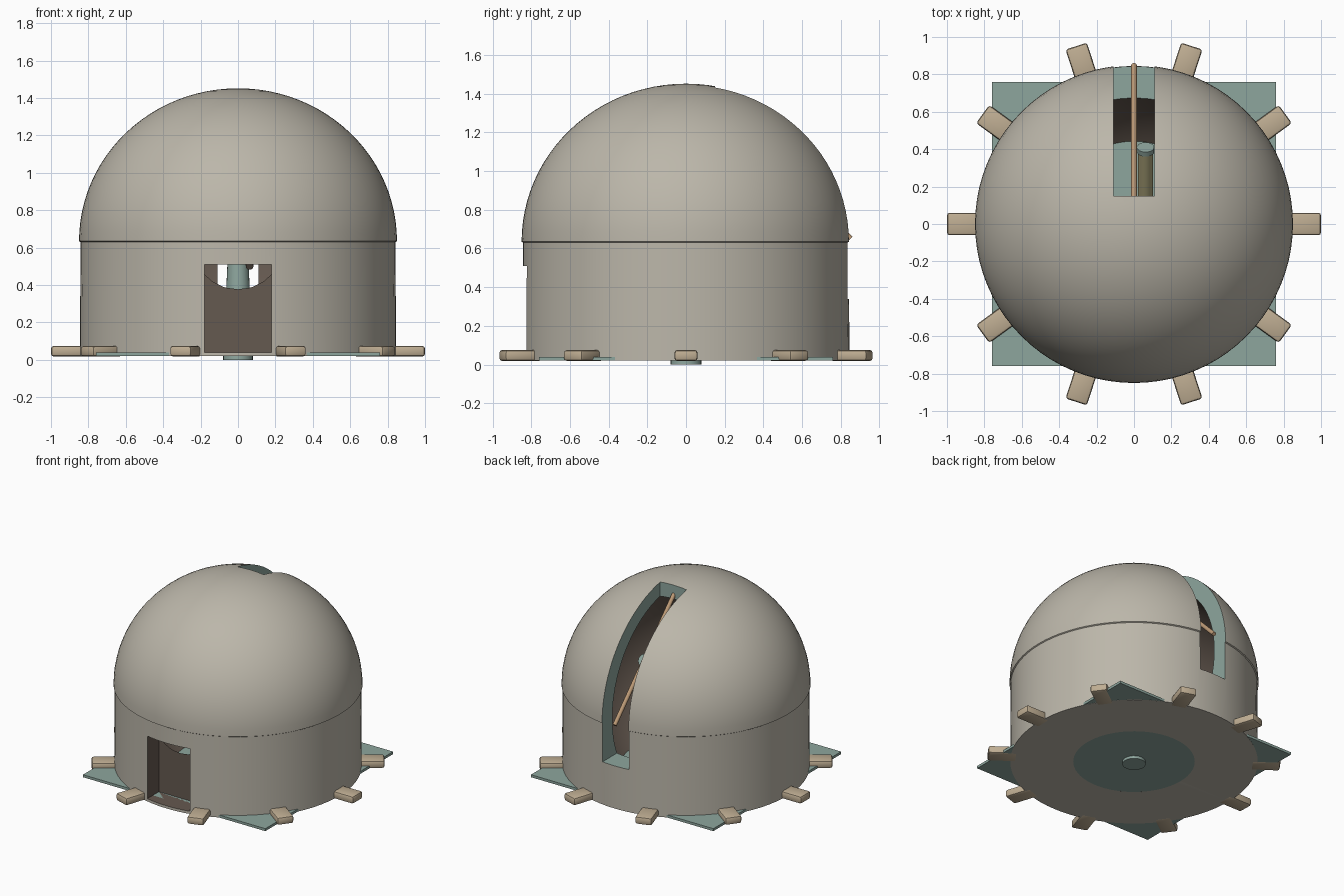
import bpy, bmesh, math
from mathutils import Vector, Matrix

if "Cube" in bpy.data.objects:
    bpy.data.objects.remove(bpy.data.objects["Cube"])


def material(name, rgb):
    m = bpy.data.materials.new(name)
    m.diffuse_color = (*rgb, 1)
    m.use_nodes = True
    m.node_tree.nodes["Principled BSDF"].inputs["Base Color"].default_value = m.diffuse_color
    return m


STONE = material("stone", (0.50, 0.47, 0.40))
DARK = material("dark_brown", (0.13, 0.10, 0.08))
TEAL = material("teal", (0.27, 0.38, 0.34))
SAND = material("sand", (0.52, 0.42, 0.29))
WOOD = material("wood", (0.50, 0.32, 0.18))
OLIVE = material("olive", (0.42, 0.38, 0.20))


def add(name, bm, mat, smooth=True):
    bmesh.ops.recalc_face_normals(bm, faces=bm.faces)
    me = bpy.data.meshes.new(name)
    bm.to_mesh(me)
    bm.free()
    ob = bpy.data.objects.new(name, me)
    bpy.context.collection.objects.link(ob)
    me.materials.append(mat)
    if smooth:
        shade(ob)
    return ob


def shade(ob):
    bpy.ops.object.select_all(action='DESELECT')
    ob.select_set(True)
    bpy.context.view_layer.objects.active = ob
    bpy.ops.object.shade_smooth_by_angle(angle=math.radians(35))


def box(name, lo, hi, mat, bevel=0.0, turn=0.0):
    lo, hi = Vector(lo), Vector(hi)
    bm = bmesh.new()
    bmesh.ops.create_cube(bm, size=1)
    bmesh.ops.scale(bm, vec=hi - lo, verts=bm.verts)
    bmesh.ops.translate(bm, vec=(lo + hi) / 2, verts=bm.verts)
    if bevel:
        bmesh.ops.bevel(bm, geom=bm.edges[:], offset=bevel, segments=2,
                        profile=0.5, affect='EDGES')
    bmesh.ops.rotate(bm, matrix=Matrix.Rotation(turn, 3, 'Z'), verts=bm.verts)
    return add(name, bm, mat)


def tube(name, a, b, r1, r2, mat, segments=24):
    a, b = Vector(a), Vector(b)
    d = b - a
    bm = bmesh.new()
    bmesh.ops.create_cone(bm, cap_ends=True, segments=segments, radius1=r1,
                          radius2=r2, depth=d.length)
    m = Matrix.Translation((a + b) / 2) @ d.to_track_quat('Z', 'Y').to_matrix().to_4x4()
    bmesh.ops.transform(bm, matrix=m, verts=bm.verts)
    return add(name, bm, mat)


def lathe(name, profile, mat, steps=80):
    bm = bmesh.new()
    vs = [bm.verts.new((r, 0, z)) for r, z in profile]
    es = [bm.edges.new(p) for p in zip(vs, vs[1:])]
    bmesh.ops.spin(bm, geom=vs + es, cent=(0, 0, 0), axis=(0, 0, 1),
                   angle=2 * math.pi, steps=steps, use_duplicate=False)
    bmesh.ops.remove_doubles(bm, verts=bm.verts, dist=1e-4)
    return add(name, bm, mat)


def cut(ob, cutter):
    mod = ob.modifiers.new("cut", 'BOOLEAN')
    mod.operation = 'DIFFERENCE'
    mod.solver = 'EXACT'
    mod.material_mode = 'TRANSFER'
    mod.object = cutter
    bpy.context.view_layer.objects.active = ob
    bpy.ops.object.modifier_apply(modifier=mod.name)
    bpy.data.objects.remove(cutter)


# Solid drum with dome on top
SEAM = 0.635
dome = [(0.85 * math.cos(t), SEAM + 0.817 * math.sin(t))
        for t in (i * math.pi / 48 for i in range(24))]
shell = lathe("dome_shell", [(0, 0.02), (0.845, 0.02), (0.842, SEAM - 0.005)]
              + dome + [(0, SEAM + 0.817)], STONE)

# Spherical hollow, doorway recess and rear viewing slit
bm = bmesh.new()
bmesh.ops.create_uvsphere(bm, u_segments=64, v_segments=40, radius=0.73)
bmesh.ops.translate(bm, vec=(0, 0, 0.62), verts=bm.verts)
cut(shell, add("hollow_cutter", bm, DARK))
cut(shell, box("door_cutter", (-0.178, -1.1, 0.04), (0.178, -0.688, 0.51), DARK))
cut(shell, box("slit_cutter", (-0.11, 0.15, 0.34), (0.11, 1.1, 1.8), TEAL))
shade(shell)

# Square floor slab showing at the corners and through the drum base
box("floor_slab", (-0.76, -0.76, 0.021), (0.76, 0.76, 0.04), TEAL)

# Ring of ten foundation blocks
for i in range(10):
    box(f"foundation_block_{i + 1}", (0.80, -0.06, 0.018), (1.0, 0.06, 0.075),
        SAND, bevel=0.015, turn=math.radians(36 * i))

# Slanting pole across the slit
tube("slit_pole", (0, 0.10, 1.41), (0, 0.85, 0.65), 0.015, 0.015, WOOD, 12)

# Telescope on its tapered pier
tube("telescope_pier", (0, 0, 0), (0, 0, 0.66), 0.08, 0.05, TEAL)
tube("telescope_axle", (-0.05, 0, 0.67), (0.08, 0, 0.67), 0.03, 0.03, SAND)
start, aim = Vector((0.062, 0, 0.67)), Vector((0, 0.82, 0.57)).normalized()
tube("telescope_tube", start - aim * 0.22, start + aim * 0.48, 0.04, 0.04, OLIVE)
tube("telescope_rim", start + aim * 0.47, start + aim * 0.50, 0.046, 0.046, TEAL)
tube("telescope_eyepiece", start - aim * 0.30, start - aim * 0.21, 0.02, 0.025, DARK)
